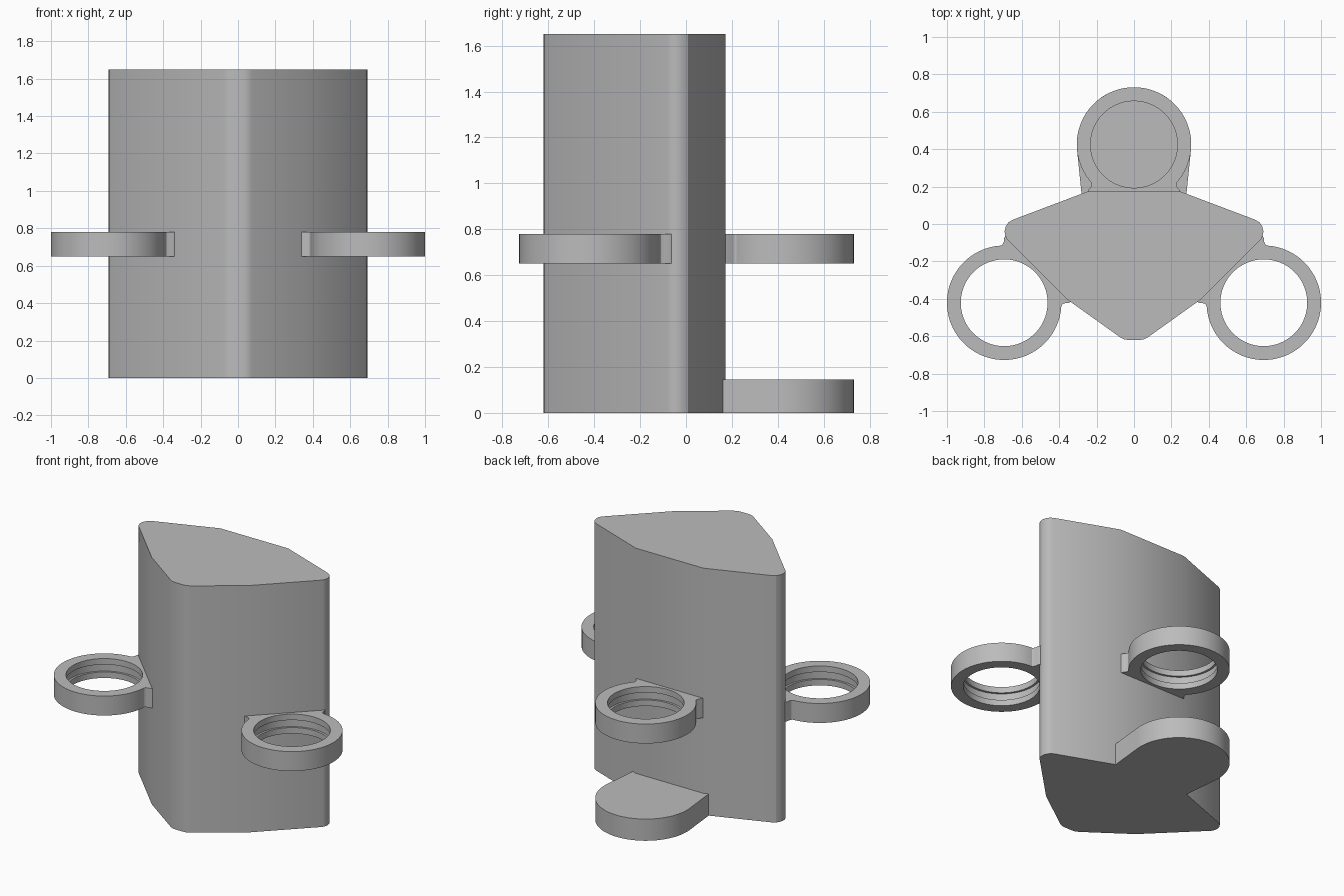
import bpy, bmesh
from math import pi, sin, cos, atan2, hypot, radians

cube = bpy.data.objects.get("Cube")
if cube:
    bpy.data.objects.remove(cube, do_unlink=True)

grey = bpy.data.materials.new("light grey")
grey.use_nodes = True
colour = (0.5, 0.5, 0.5, 1)
grey.diffuse_color = colour
grey.node_tree.nodes["Principled BSDF"].inputs["Base Color"].default_value = colour


def finish(name, bm):
    """Turn a bmesh into a smooth-shaded object with sharp edges."""
    bmesh.ops.recalc_face_normals(bm, faces=bm.faces)
    mesh = bpy.data.meshes.new(name)
    bm.to_mesh(mesh)
    bm.free()
    mesh.materials.append(grey)
    obj = bpy.data.objects.new(name, mesh)
    bpy.context.collection.objects.link(obj)
    bpy.ops.object.select_all(action='DESELECT')
    obj.select_set(True)
    bpy.context.view_layer.objects.active = obj
    bpy.ops.object.shade_smooth_by_angle(angle=radians(25))
    return obj


def loft(bm, rings, closed=False):
    """Bridge rings of points; join last to first when closed, else cap."""
    loops = [[bm.verts.new(p) for p in ring] for ring in rings]
    pairs = list(zip(loops, loops[1:]))
    if closed:
        pairs.append((loops[-1], loops[0]))
    for a, b in pairs:
        for i in range(len(a)):
            j = (i + 1) % len(a)
            bm.faces.new((a[i], a[j], b[j], b[i]))
    if not closed:
        bm.faces.new(loops[0])
        bm.faces.new(loops[-1])


def prism(name, outline, height):
    bm = bmesh.new()
    loft(bm, [[(x, y, z) for x, y in outline] for z in (0, height)])
    return finish(name, bm)


def mirrored(half):
    return half + [(-x, y) for x, y in reversed(half)]


# Tall body, with rounded side corners and a blunt rounded front
prism("body", mirrored([
    (0.25, 0.173), (0.65, 0.022), (0.672, 0.008), (0.686, -0.014),
    (0.692, -0.04), (0.689, -0.06), (0.68, -0.08), (0.355, -0.405),
    (0.075, -0.605), (0.055, -0.616), (0.03, -0.62)]), 1.65)

RADIUS, HOLE = 0.306, 0.232
SEGMENTS = 64

# Solid foot behind the body, with a round end
arc = [(RADIUS * cos(a), 0.425 + RADIUS * sin(a))
       for a in (-0.08 + (pi + 0.16) * i / SEGMENTS for i in range(SEGMENTS + 1))]
prism("back_foot", [(0.2, 0.1), (0.28, 0.12), (0.28, 0.157)] + arc
      + [(-0.28, 0.157), (-0.28, 0.12), (-0.2, 0.1)], 0.145)


def holder(name, cx, cy, heading):
    """Grooved ring whose filleted root meets the body in the heading direction."""
    # Half outline as (across, towards body): flat root, fillet, round rim
    half = [(0.25 * (i + 0.5) / 8, 0.262) for i in range(8)]
    half += [(0.25, 0.262), (0.245, 0.245), (0.232, 0.229),
             (0.226, 0.214), (0.228, 0.204)]
    start = atan2(0.24, 0.19)
    half += [(RADIUS * sin(a), RADIUS * cos(a))
             for a in (start + (pi - start) * i / 40 for i in range(40))]
    outline = half + [(0, -RADIUS)] + [(-x, y) for x, y in reversed(half)]

    def place(u, v, z):
        return (cx + v * cos(heading) + u * sin(heading),
                cy + v * sin(heading) - u * cos(heading), z)

    def circle(r, z):
        return [place(u * r / hypot(u, v), v * r / hypot(u, v), z) for u, v in outline]

    low, high = 0.65, 0.78
    rings = [[place(u, v, z) for u, v in outline] for z in (low, high)]
    rings += [circle(HOLE, high), circle(HOLE, 0.74), circle(HOLE + 0.014, 0.74),
              circle(HOLE + 0.014, 0.69), circle(HOLE, 0.69), circle(HOLE, low)]
    bm = bmesh.new()
    loft(bm, rings, closed=True)
    return finish(name, bm)


# Three ring holders around the body
holder("back_ring", 0, 0.425, -pi / 2)
holder("left_ring", 0.694, -0.421, 3 * pi / 4)
holder("right_ring", -0.694, -0.421, pi / 4)
